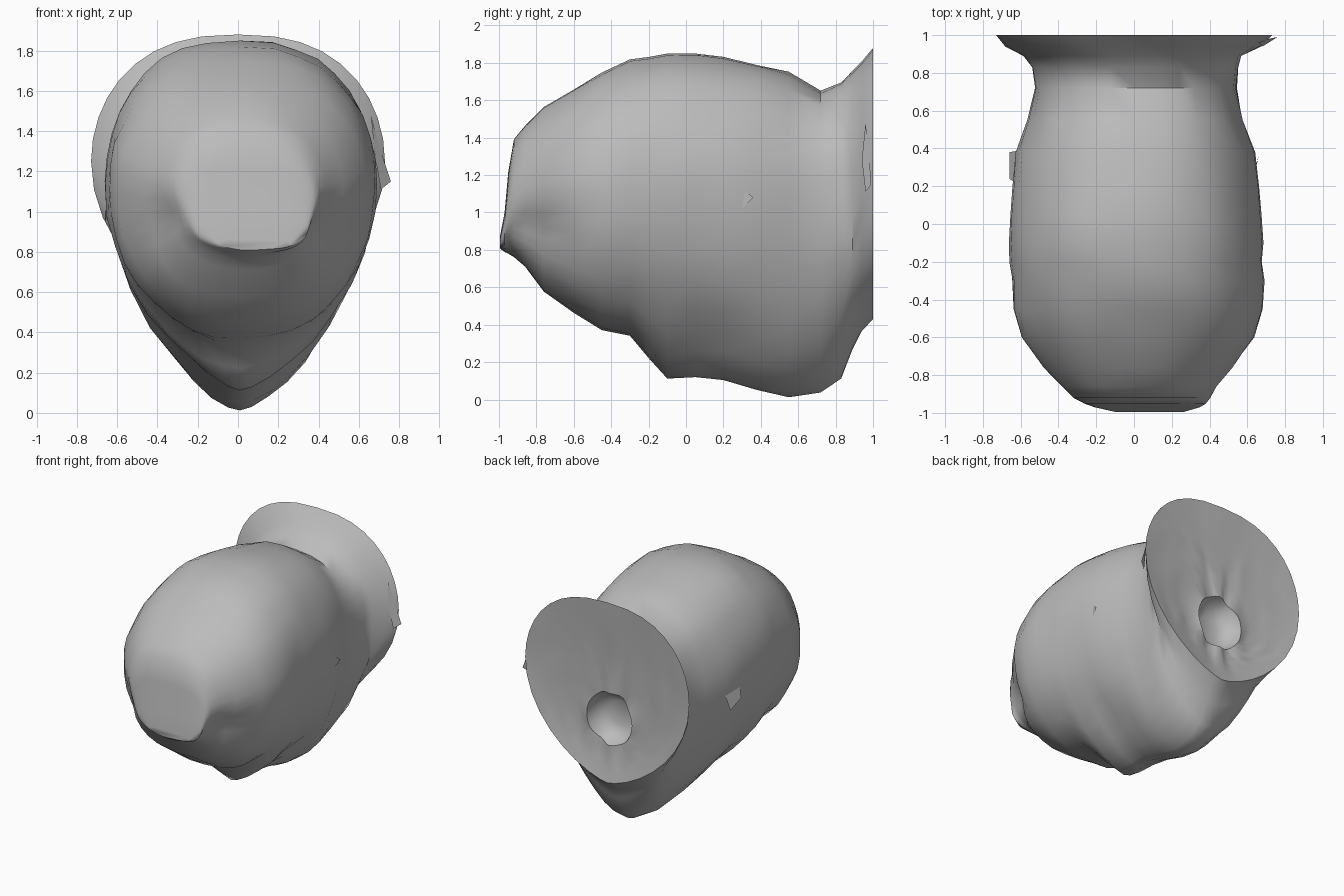
import bpy, bmesh, math
from mathutils import Vector, noise

cube = bpy.data.objects.get("Cube")
if cube:
    bpy.data.objects.remove(cube)

grey = bpy.data.materials.new("stone grey")
grey.use_nodes = True
tone = (0.5, 0.5, 0.5, 1)
grey.diffuse_color = tone
grey.node_tree.nodes["Principled BSDF"].inputs["Base Color"].default_value = tone

SEG = 36


def section(y, cx, w, top, mid, bot, point):
    """One rounded cross-section, broad above and pointed below."""
    ring = []
    for i in range(SEG):
        a = math.tau * i / SEG
        c, s = math.cos(a), math.sin(a)
        power = 0.8 if s >= 0 else point
        x = cx + w * math.copysign(abs(c) ** power, c)
        z = mid + s * ((top - mid) if s >= 0 else (mid - bot))
        ring.append(Vector((x, y, z)))
    return ring


def bump(p, centre, radius):
    return math.exp(-((p - Vector(centre)).length / radius) ** 2)


def loft(bm, rings):
    rows = [[bm.verts.new(p) for p in r] for r in rings]
    for a, b in zip(rows, rows[1:]):
        for i in range(SEG):
            j = (i + 1) % SEG
            bm.faces.new((a[i], a[j], b[j], b[i]))
    return rows


def finish(bm, name, angle=50):
    bmesh.ops.recalc_face_normals(bm, faces=bm.faces)
    mesh = bpy.data.meshes.new(name)
    bm.to_mesh(mesh)
    bm.free()
    mesh.materials.append(grey)
    obj = bpy.data.objects.new(name, mesh)
    bpy.context.collection.objects.link(obj)
    bpy.ops.object.select_all(action="DESELECT")
    obj.select_set(True)
    bpy.context.view_layer.objects.active = obj
    bpy.ops.object.shade_smooth_by_angle(angle=math.radians(angle))
    return obj


# Body: y, centre x, half width, top, widest height, bottom, lower pointedness
profile = [
    (-0.995, 0.08, 0.18, 0.87, 0.84, 0.81, 0.9),
    (-0.97, 0.07, 0.28, 1.0, 0.92, 0.79, 0.9),
    (-0.95, 0.05, 0.33, 1.22, 1.02, 0.78, 0.9),
    (-0.92, 0.03, 0.37, 1.4, 1.06, 0.76, 0.9),
    (-0.86, 0.02, 0.42, 1.47, 1.06, 0.71, 0.9),
    (-0.76, 0.02, 0.51, 1.56, 1.07, 0.58, 0.85),
    (-0.6, 0.02, 0.62, 1.66, 1.1, 0.47, 0.85),
    (-0.45, 0.02, 0.66, 1.75, 1.12, 0.37, 0.9),
    (-0.3, 0.02, 0.67, 1.81, 1.14, 0.34, 1.0),
    (-0.2, 0.01, 0.67, 1.83, 1.14, 0.22, 1.2),
    (-0.1, 0.01, 0.67, 1.85, 1.15, 0.12, 1.4),
    (0.05, 0.01, 0.66, 1.85, 1.15, 0.12, 1.4),
    (0.2, 0.01, 0.65, 1.83, 1.13, 0.10, 1.3),
    (0.38, 0.01, 0.63, 1.79, 1.1, 0.05, 1.3),
    (0.55, 0.01, 0.57, 1.75, 1.08, 0.01, 1.3),
    (0.72, 0.01, 0.54, 1.65, 1.06, 0.04, 1.3),
    (0.83, 0.01, 0.55, 1.7, 1.08, 0.12, 1.3),
    (0.89, 0.0, 0.58, 1.76, 1.12, 0.27, 1.3),
    (0.94, 0.0, 0.68, 1.81, 1.2, 0.37, 1.35),
    (1.0, 0.0, 0.73, 1.88, 1.25, 0.43, 1.35),
]
rings = [section(*row) for row in profile]

# Lumps and cheek hollows worked into the skin
for ring in rings[:-1]:
    for p in ring:
        inward = Vector((-p.x, 0, 1.05 - p.z)).normalized()
        hollow = 0.09 * bump(p, (-0.38, -0.8, 0.95), 0.14)
        hollow += 0.09 * bump(p, (0.46, -0.76, 0.9), 0.14)
        hollow += 0.06 * bump(p, (0.4, 0.2, 0.28), 0.13)
        hollow += 0.05 * bump(p, (-0.3, 0.0, 0.3), 0.13)
        p += inward * (hollow + 0.015 * noise.noise(p * 5))

# Tail face: rippled disc narrowing to a round hollow
rim = rings[-1]
hole = [Vector((0.2 * math.cos(math.tau * i / SEG), 0.96,
                0.93 + 0.21 * math.sin(math.tau * i / SEG))) for i in range(SEG)]
for k in (0.2, 0.4, 0.6, 0.8, 1.0):
    ring = [a.lerp(b, k) for a, b in zip(rim, hole)]
    for p in ring:
        p.y = 1 - 0.06 * math.sin(math.pi * k / 2) * (0.4 + 0.6 * math.sin(p.x * 17) ** 2)
    rings.append(ring)
for scale, y in ((0.85, 0.87), (0.45, 0.83)):
    rings.append([Vector((p.x * scale, y, 0.93 + (p.z - 0.93) * scale)) for p in hole])

bm = bmesh.new()
rows = loft(bm, rings)
bm.faces.new(rows[0])
bm.faces.new(rows[-1])
finish(bm, "body")


def flap(name, points, thick):
    """Thin pointed scrap of skin."""
    bm = bmesh.new()
    face = bm.faces.new([bm.verts.new(p) for p in points])
    bmesh.ops.solidify(bm, geom=[face], thickness=thick)
    finish(bm, name, 30)


flap("tail_drip", [(0.66, 0.96, 1.48), (0.71, 0.98, 1.3), (0.76, 0.99, 1.15),
                   (0.71, 0.96, 1.11), (0.68, 0.94, 1.28)], 0.02)
flap("cheek_fin", [(0.51, -0.62, 0.91), (0.58, -0.46, 0.79), (0.43, -0.68, 0.77)], 0.02)
flap("side_fin", [(-0.6, 0.2, 1.18), (-0.66, 0.24, 1.0), (-0.66, 0.38, 0.95),
                  (-0.6, 0.39, 1.12)], 0.03)
flap("flank_fin", [(0.62, 0.18, 1.22), (0.66, 0.36, 1.08), (0.62, 0.22, 0.95)], 0.02)
